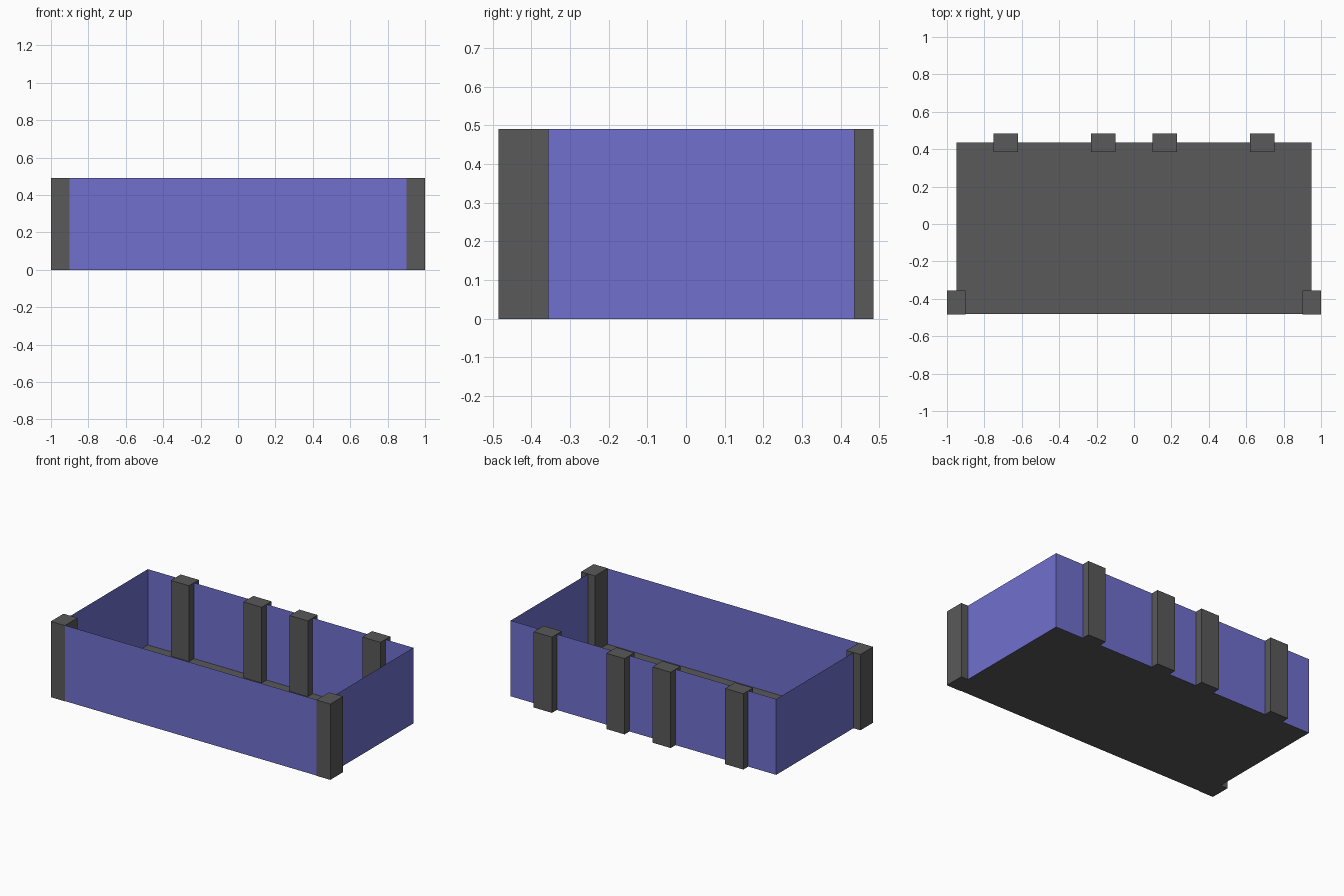
import bpy

if "Cube" in bpy.data.objects:
    bpy.data.objects.remove(bpy.data.objects["Cube"])

H = 0.49                       # wall height
X, YB, YF = 0.95, 0.435, -0.482  # side walls, back wall, front wall
DW, DH = 0.16, 0.36            # gate half width and height


def material(name, colour):
    m = bpy.data.materials.new(name)
    m.diffuse_color = colour
    m.use_nodes = True
    m.node_tree.nodes["Principled BSDF"].inputs["Base Color"].default_value = m.diffuse_color
    return m


DARK = material("dark_grey", (0.1, 0.1, 0.1, 1))
BLUE = material("blue_panel", (0.16, 0.16, 0.62, 0.7))


def mesh(name, verts, faces, mat):
    me = bpy.data.meshes.new(name)
    me.from_pydata(verts, [], faces)
    me.materials.append(mat)
    ob = bpy.data.objects.new(name, me)
    bpy.context.collection.objects.link(ob)
    return ob


def wall(name, a, b, z0=0, z1=H):
    """Upright single-sheet panel; its front is on the right of a -> b."""
    mesh(name, [(*a, z0), (*b, z0), (*b, z1), (*a, z1)], [(0, 1, 2, 3)], BLUE)


def post(name, x, y, sx, sy):
    bpy.ops.mesh.primitive_cube_add(size=1, location=(x, y, H / 2))
    ob = bpy.context.object
    ob.name = name
    ob.scale = (sx, sy, H)
    bpy.ops.object.transform_apply(location=False, rotation=False, scale=True)
    ob.data.materials.append(DARK)


# Floor sheet
mesh("floor", [(-X, YF, 0), (X, YF, 0), (X, YB, 0), (-X, YB, 0)],
     [(0, 1, 2, 3)], DARK)

# Back and side walls
wall("back_wall", (X, YB), (-X, YB))
wall("right_wall", (X, YF + 0.002), (X, YB))
wall("left_wall", (-X, YB), (-X, YF + 0.002))

# Front wall around the gate opening
wall("front_wall_left", (-X, YF), (-DW, YF))
wall("front_wall_right", (DW, YF), (X, YF))
wall("front_wall_lintel", (-DW, YF), (DW, YF), DH, H)

# Two flush gate leaves
wall("gate_leaf_left", (-DW, YF), (0, YF), 0, DH)
wall("gate_leaf_right", (0, YF), (DW, YF), 0, DH)

# Corner posts at the front, posts straddling the back wall
for side, s in (("left", -1), ("right", 1)):
    post(f"front_post_{side}", s * 0.95, -0.42, 0.10, 0.13)
    post(f"back_outer_post_{side}", s * 0.685, YB, 0.13, 0.10)
    post(f"back_inner_post_{side}", s * 0.165, YB, 0.13, 0.10)
